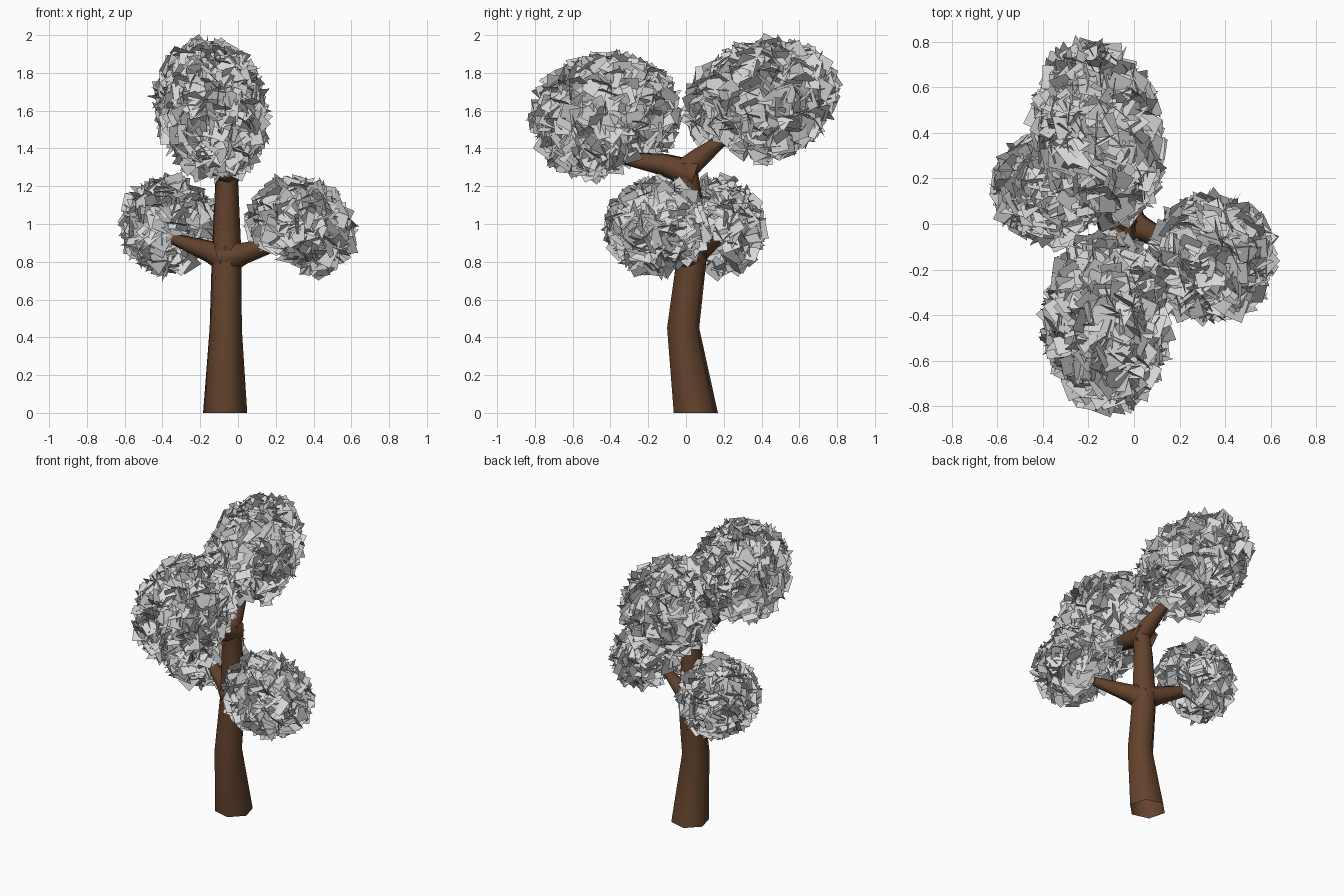
import bpy, bmesh, math, random
from mathutils import Vector, Matrix, Euler

if "Cube" in bpy.data.objects:
    bpy.data.objects.remove(bpy.data.objects["Cube"])

random.seed(7)


def material(name, rgb):
    m = bpy.data.materials.new(name)
    m.diffuse_color = (*rgb, 1)
    m.use_nodes = True
    m.node_tree.nodes["Principled BSDF"].inputs["Base Color"].default_value = m.diffuse_color
    return m


BARK = material("brown bark", (0.125, 0.056, 0.026))
LEAF = material("light grey leaves", (0.68, 0.68, 0.68))


def finish(bm, name, mat):
    me = bpy.data.meshes.new(name)
    bm.to_mesh(me)
    bm.free()
    me.materials.append(mat)
    ob = bpy.data.objects.new(name, me)
    bpy.context.collection.objects.link(ob)
    return ob


def tube(name, path, flat=False, sides=6):
    """Six-sided tapered limb through (x, y, z, radius) stations, open at the foot."""
    bm = bmesh.new()
    pts = [Vector(p[:3]) for p in path]
    rings = []
    for i, p in enumerate(path):
        d = pts[min(i + 1, len(pts) - 1)] - pts[max(i - 1, 0)]
        rot = Matrix.Identity(3) if flat else d.to_track_quat('Z', 'Y').to_matrix()
        ring = []
        for k in range(sides):
            a = math.tau * k / sides - math.radians(15)
            ring.append(bm.verts.new(pts[i] + rot @ Vector((math.cos(a), math.sin(a), 0)) * p[3]))
        rings.append(ring)
    for r0, r1 in zip(rings, rings[1:]):
        for k in range(sides):
            j = (k + 1) % sides
            bm.faces.new((r0[k], r0[j], r1[j], r1[k]))
    bm.faces.new(rings[-1])
    ob = finish(bm, name, BARK)
    bpy.context.view_layer.objects.active = ob
    ob.select_set(True)
    bpy.ops.object.shade_smooth_by_angle(angle=math.radians(65))
    ob.select_set(False)


def clump(name, centre, radii, tilt, outward, opening, count):
    """Square leaf cards on a tilted ellipsoid, left open where the branch enters."""
    bm = bmesh.new()
    rot = Euler([math.radians(t) for t in tilt]).to_matrix()
    out = Vector(outward).normalized()
    for i in range(count):
        z = 1 - 2 * (i + 0.5) / count
        a = i * math.pi * (3 - math.sqrt(5))
        s = math.sqrt(1 - z * z)
        u = Vector((s * math.cos(a), s * math.sin(a), z))
        if (rot @ u).dot(out) < -opening:
            continue
        depth = random.uniform(0.88, 1.0)
        p = Vector(centre) + rot @ Vector([u[k] * radii[k] for k in range(3)]) * depth
        n = rot @ Vector([u[k] / radii[k] for k in range(3)]).normalized()
        n += Vector([random.gauss(0, 0.9) for _ in range(3)])
        q = n.to_track_quat('Z', 'Y').to_matrix() @ Matrix.Rotation(random.uniform(0, math.tau), 3, 'Z')
        h = random.uniform(0.043, 0.055)
        bm.faces.new([bm.verts.new(p + q @ Vector((x * h, y * h, 0)))
                      for x, y in ((-1, -1), (1, -1), (1, 1), (-1, 1))])
    finish(bm, name, LEAF)


# Trunk with its bends
tube("trunk", [(-0.068, 0.052, 0, 0.121), (-0.065, -0.015, 0.45, 0.088),
               (-0.06, 0.03, 0.82, 0.082), (-0.06, 0.02, 1.15, 0.066),
               (-0.06, 0.0, 1.32, 0.058)], flat=True)

# Branches
tube("left_branch", [(-0.05, 0.02, 0.82, 0.09), (-0.15, 0.07, 0.855, 0.058), (-0.34, 0.17, 0.92, 0.03)])
tube("right_branch", [(-0.07, 0.03, 0.815, 0.09), (0.03, -0.02, 0.845, 0.058), (0.23, -0.12, 0.9, 0.03)])
tube("front_branch", [(-0.06, 0.05, 1.26, 0.08), (-0.07, -0.12, 1.315, 0.06), (-0.09, -0.34, 1.35, 0.032)])
tube("back_branch", [(-0.06, -0.03, 1.265, 0.07), (-0.07, 0.07, 1.35, 0.058), (-0.1, 0.2, 1.45, 0.032)])

# Foliage clumps
clump("left_foliage", (-0.36, 0.16, 0.985), (0.23, 0.225, 0.24), (0, 0, 0), (-0.55, 0.5, 0.65), 0.64, 430)
clump("right_foliage", (0.335, -0.15, 0.985), (0.265, 0.255, 0.225), (0, 25, 0), (0.55, -0.35, 0.75), 0.66, 450)
clump("front_foliage", (-0.12, -0.425, 1.565), (0.255, 0.37, 0.312), (8, 0, 0), (-0.1, -0.45, 0.8), 0.84, 680)
clump("back_foliage", (-0.155, 0.395, 1.65), (0.255, 0.395, 0.295), (18, 0, 10), (-0.1, 0.45, 0.8), 0.84, 680)
